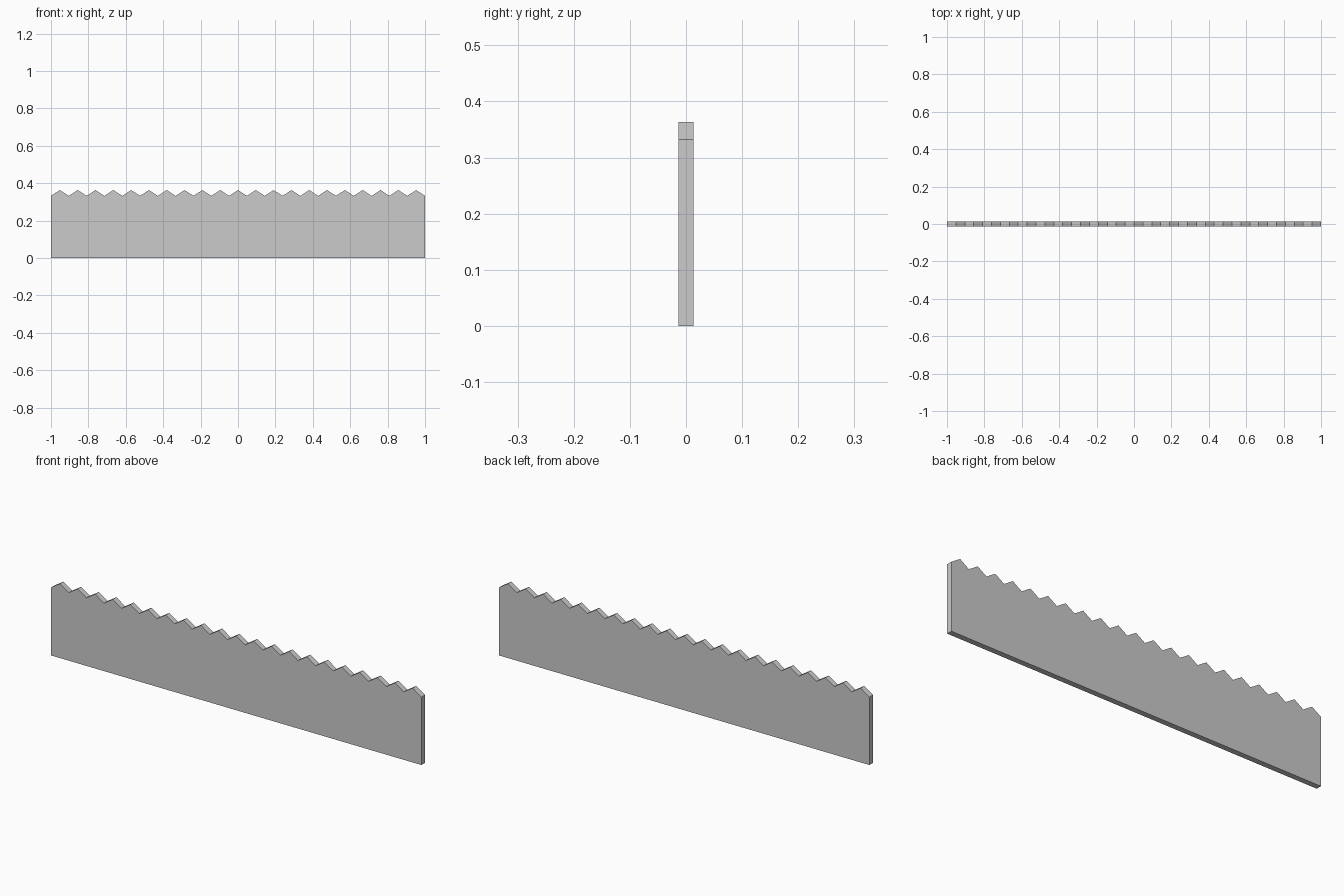
import bpy, bmesh

if "Cube" in bpy.data.objects:
    bpy.data.objects.remove(bpy.data.objects["Cube"])

TEETH = 21
HALF_LEN, HALF_THICK = 1.0, 0.0135
VALLEY, PEAK = 0.332, 0.363

# Saw-tooth outline in the xz plane
step = 2 * HALF_LEN / (2 * TEETH)
profile = [(-HALF_LEN, 0), (HALF_LEN, 0)]
for i in range(2 * TEETH, -1, -1):
    profile.append((-HALF_LEN + i * step, PEAK if i % 2 else VALLEY))

# Extrude the outline through the thickness
bm = bmesh.new()
face = bm.faces.new([bm.verts.new((x, -HALF_THICK, z)) for x, z in profile])
ext = bmesh.ops.extrude_face_region(bm, geom=[face])
verts = [v for v in ext["geom"] if isinstance(v, bmesh.types.BMVert)]
bmesh.ops.translate(bm, verts=verts, vec=(0, 2 * HALF_THICK, 0))
bmesh.ops.recalc_face_normals(bm, faces=bm.faces)

mesh = bpy.data.meshes.new("serrated_panel")
bm.to_mesh(mesh)
bm.free()
panel = bpy.data.objects.new("serrated_panel", mesh)
bpy.context.collection.objects.link(panel)
